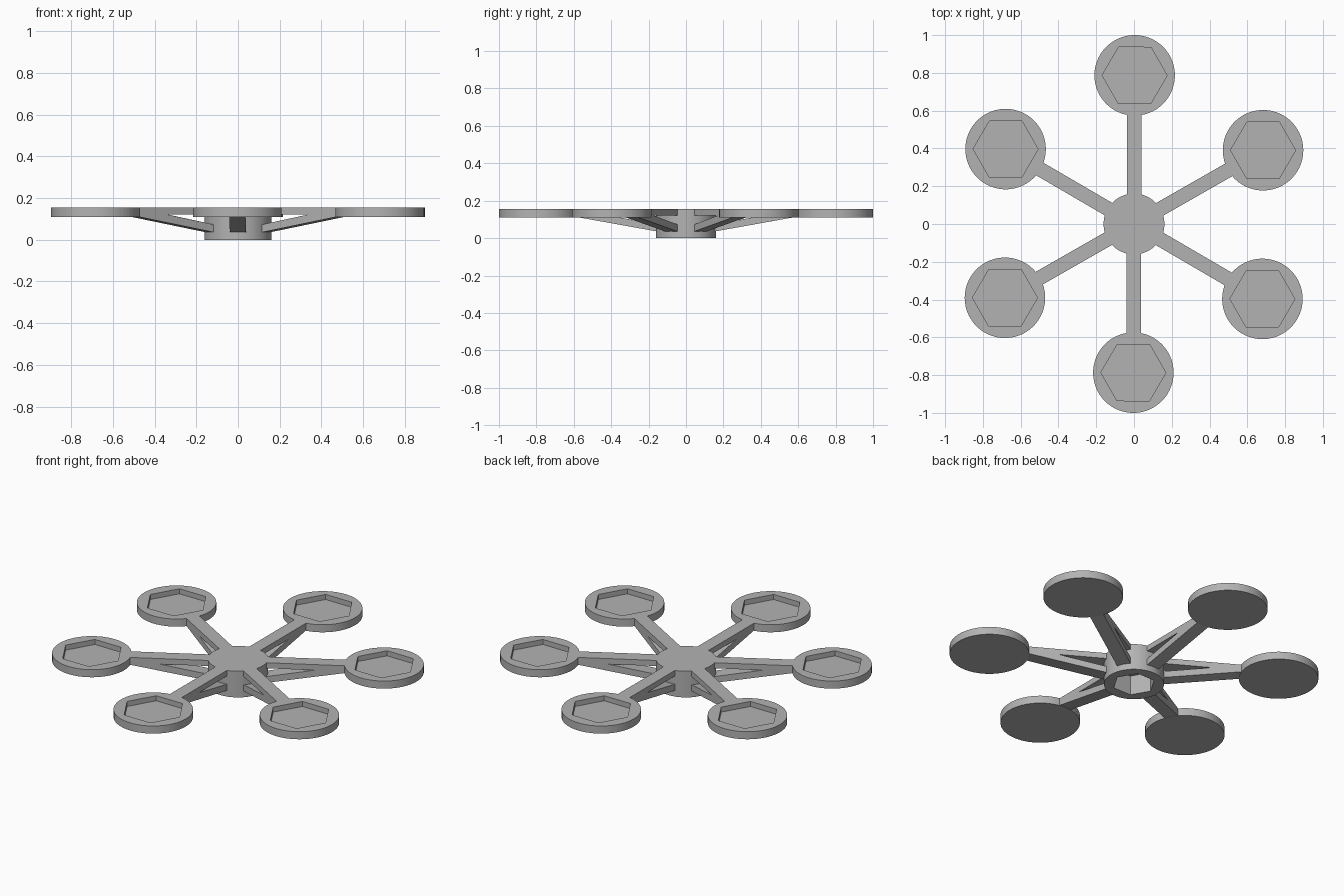
import bpy
import math
from mathutils import Matrix

if "Cube" in bpy.data.objects:
    bpy.data.objects.remove(bpy.data.objects["Cube"], do_unlink=True)

TOP = 0.155          # common upper face of pads, arms and hub
RING = 0.787         # distance from hub to pad centres
PAD_RADIUS = 0.213
TWIST = math.radians(-0.25)

grey = bpy.data.materials.new("plain grey")
grey.use_nodes = True
colour = (0.45, 0.45, 0.45, 1)
grey.diffuse_color = colour
grey.node_tree.nodes["Principled BSDF"].inputs["Base Color"].default_value = colour


def cylinder(name, radius, low, high, x=0, y=0, sides=96, turn=0):
    """Upright prism; the first corner sits at the given turn from +x."""
    bpy.ops.mesh.primitive_cylinder_add(
        vertices=sides, radius=radius, depth=high - low,
        location=(x, y, (low + high) / 2),
        rotation=(0, 0, turn - math.pi / 2))
    obj = bpy.context.object
    obj.name = name
    obj.data.materials.append(grey)
    return obj


def cut(obj, cutter):
    mod = obj.modifiers.new("pocket", "BOOLEAN")
    mod.operation = "DIFFERENCE"
    mod.solver = "EXACT"
    mod.object = cutter
    cutter.hide_render = True
    cutter.hide_set(True)


def arm_part(name, profile, angle, width):
    """Extrude a side profile of (radius, height) points and turn it outward."""
    n = len(profile)
    verts = [(r, s * width / 2, z) for s in (-1, 1) for r, z in profile]
    faces = [tuple(range(n)), tuple(reversed(range(n, 2 * n)))]
    faces += [(i, i + n, (i + 1) % n + n, (i + 1) % n) for i in range(n)]
    mesh = bpy.data.meshes.new(name)
    mesh.from_pydata(verts, [], [f[::-1] for f in faces])
    mesh.transform(Matrix.Rotation(angle, 4, "Z"))
    mesh.flip_normals()
    mesh.materials.append(grey)
    obj = bpy.data.objects.new(name, mesh)
    bpy.context.collection.objects.link(obj)


# Hub with a hexagonal socket underneath
hub = cylinder("hub", 0.161, 0, TOP)
cut(hub, cylinder("hub_socket_cutter", 0.115, -0.05, 0.115, sides=6))

# Side profiles of the flat arm and of the sloping brace below it
bar = [(0.14, 0.122), (0.59, 0.122), (0.59, TOP), (0.14, TOP)]
brace = [(0.14, 0.033), (0.58, 0.112), (0.58, 0.14), (0.46, 0.13), (0.14, 0.07)]

for i in range(6):
    angle = math.radians(30 + 60 * i) + TWIST
    x, y = RING * math.cos(angle), RING * math.sin(angle)

    # Round pad with a shallow hexagonal pocket
    pad = cylinder(f"pad_{i + 1}", PAD_RADIUS, 0.11, TOP, x, y)
    cut(pad, cylinder(f"pad_pocket_cutter_{i + 1}", 0.172, 0.125, 0.2, x, y,
                      sides=6, turn=TWIST))

    arm_part(f"arm_{i + 1}", bar, angle, 0.077)
    arm_part(f"brace_{i + 1}", brace, angle, 0.077)
